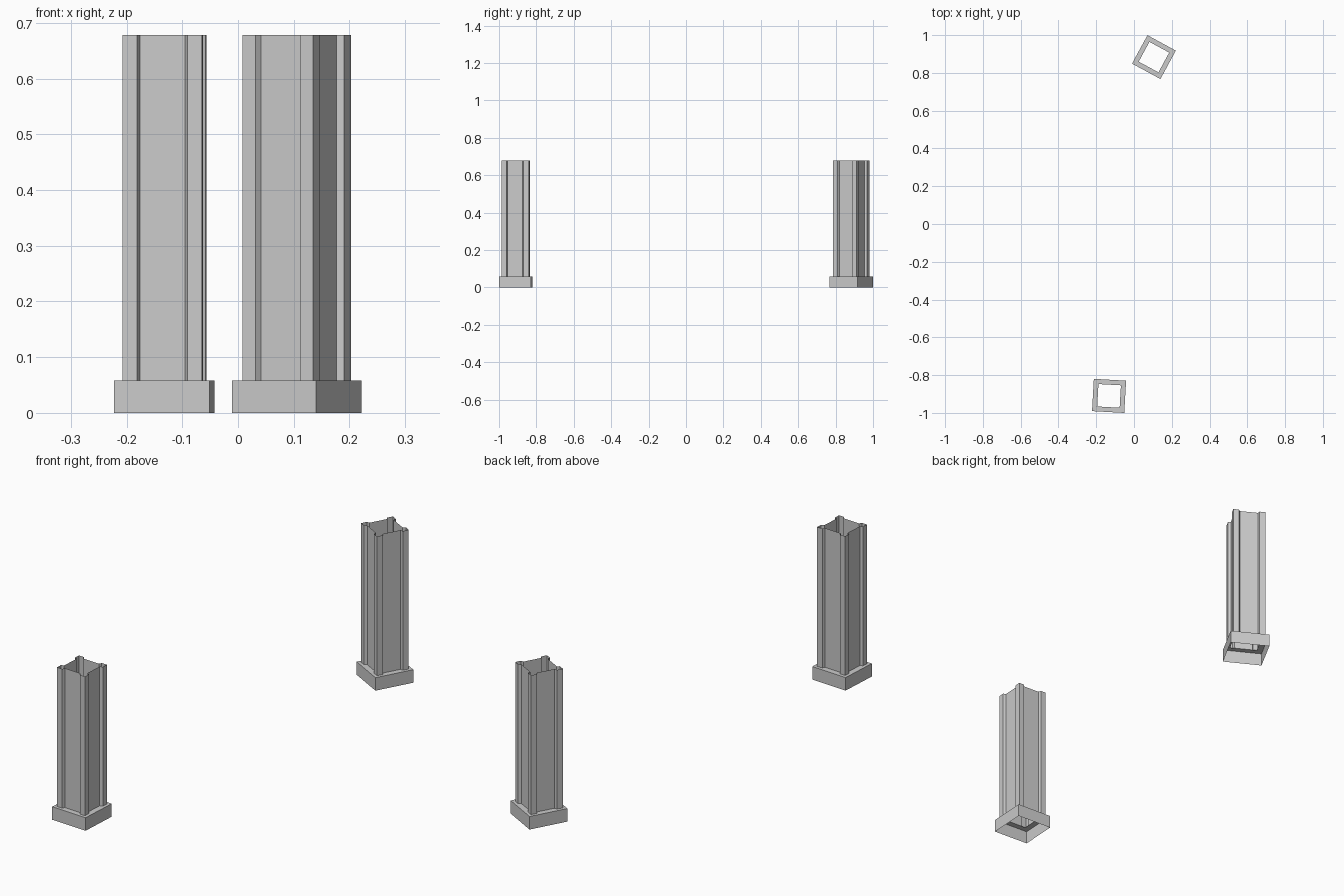
import bpy, bmesh, math

if "Cube" in bpy.data.objects:
    bpy.data.objects.remove(bpy.data.objects["Cube"])

grey = bpy.data.materials.new("stone grey")
grey.diffuse_color = (0.6, 0.6, 0.6, 1)
grey.use_nodes = True
grey.node_tree.nodes["Principled BSDF"].inputs["Base Color"].default_value = grey.diffuse_color

BASE_HALF, HOLE_HALF, BASE_TOP, SHAFT_TOP = 0.0855, 0.0595, 0.058, 0.678
SHAFT_HALF, POST, SLOPE, DEPTH = 0.0716, 0.0262, 0.005, 0.012


def square(half):
    return [(-half, -half), (half, -half), (half, half), (-half, half)]


def shaft_profile():
    """Square with a shallow sloped recess between the corner posts on each side."""
    h, a = SHAFT_HALF, SHAFT_HALF - POST
    side = [(-h, -h), (-a, -h), (-a + SLOPE, -h + DEPTH),
            (a - SLOPE, -h + DEPTH), (a, -h)]
    points = []
    for c, s in ((1, 0), (0, 1), (-1, 0), (0, -1)):
        points += [(x * c - y * s, x * s + y * c) for x, y in side]
    return points


def ring(bm, points, z):
    return [bm.verts.new((x, y, z)) for x, y in points]


def bridge(bm, low, high):
    n = len(low)
    for i in range(n):
        j = (i + 1) % n
        bm.faces.new((low[i], low[j], high[j], high[i]))


def finish(bm, name, location, angle):
    mesh = bpy.data.meshes.new(name)
    bm.to_mesh(mesh)
    bm.free()
    mesh.materials.append(grey)
    obj = bpy.data.objects.new(name, mesh)
    obj.location = location
    obj.rotation_euler.z = math.radians(angle)
    bpy.context.collection.objects.link(obj)


def pillar(name, x, y, angle):
    # Plinth: open underneath, with a flat ledge around a square opening
    bm = bmesh.new()
    bottom = ring(bm, square(BASE_HALF), 0)
    top = ring(bm, square(BASE_HALF), BASE_TOP)
    opening = ring(bm, square(HOLE_HALF), BASE_TOP)
    bridge(bm, bottom, top)
    bridge(bm, top, opening)
    finish(bm, name + "_plinth", (x, y, 0), angle)

    # Shaft: thin-walled tube, open at both ends
    bm = bmesh.new()
    profile = shaft_profile()
    bridge(bm, ring(bm, profile, BASE_TOP), ring(bm, profile, SHAFT_TOP))
    finish(bm, name + "_shaft", (x, y, 0), angle)


pillar("front_pillar", -0.132, -0.91, -3.2)
pillar("back_pillar", 0.1055, 0.8835, -28.5)
